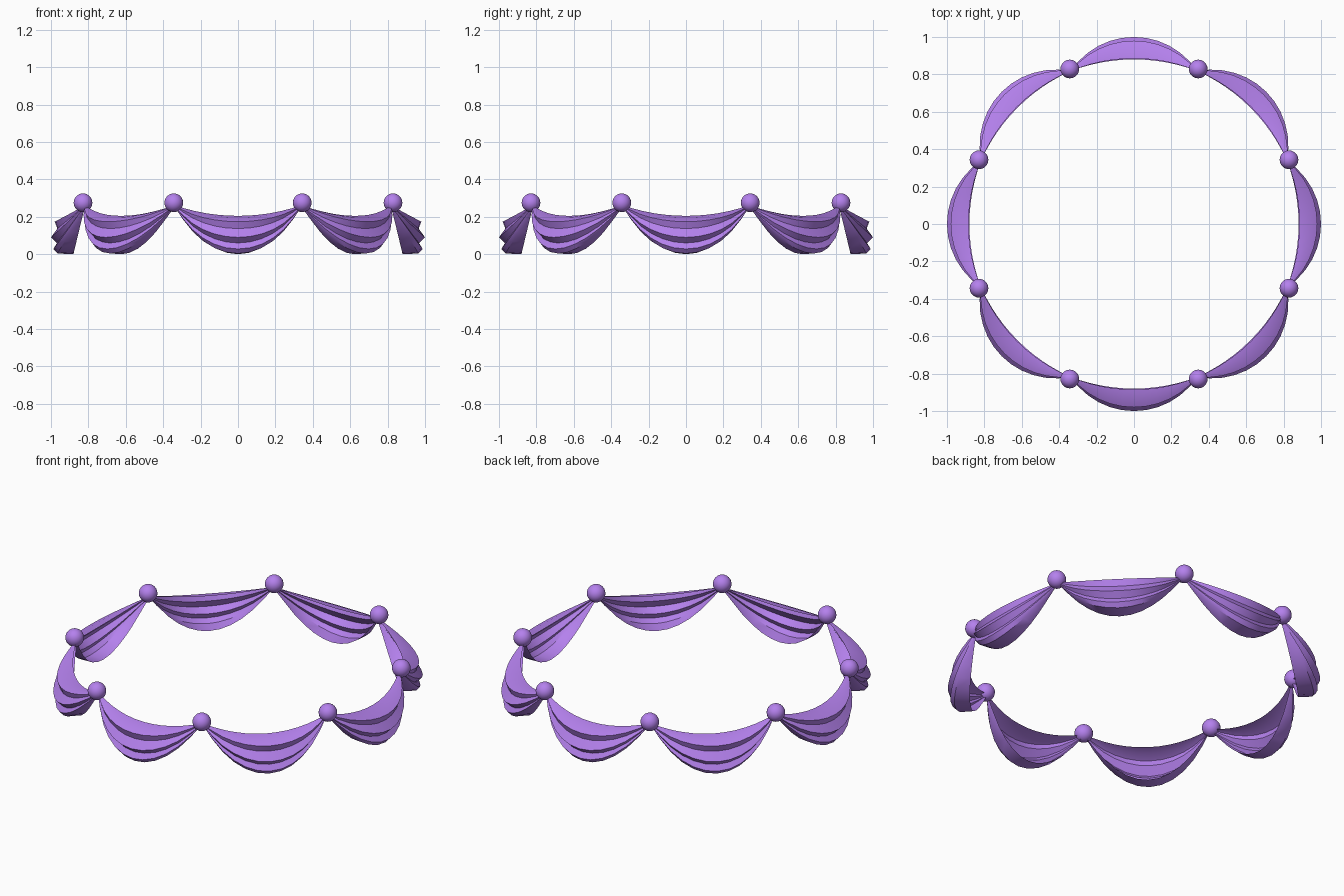
import bpy, bmesh, math

if "Cube" in bpy.data.objects:
    bpy.data.objects.remove(bpy.data.objects["Cube"])

N = 8                # swags around the ring
SEG = 12             # steps along one swag
WALL = 0.885         # radius of the wall the cloth hangs from
KNOT_Z = 0.262       # height where the folds gather

mat = bpy.data.materials.new("purple_cloth")
mat.diffuse_color = (0.46, 0.22, 0.85, 1)
mat.use_nodes = True
mat.node_tree.nodes["Principled BSDF"].inputs["Base Color"].default_value = mat.diffuse_color

# fold section at the middle of a swag: radius, height
PROFILE = [(0.885, 0.205), (0.935, 0.196), (0.98, 0.174), (0.966, 0.137),
           (1.0, 0.09), (0.968, 0.06), (0.987, 0.028), (0.965, 0.004), (0.88, 0.0)]


def finish(bm, name, angle):
    mesh = bpy.data.meshes.new(name)
    bm.to_mesh(mesh)
    bm.free()
    ob = bpy.data.objects.new(name, mesh)
    bpy.context.collection.objects.link(ob)
    mesh.materials.append(mat)
    bpy.ops.object.select_all(action='DESELECT')
    ob.select_set(True)
    bpy.context.view_layer.objects.active = ob
    bpy.ops.object.shade_smooth_by_angle(angle=math.radians(angle))
    return ob


def make_swag(k):
    # draped sheet, open towards the wall, gathered at both ends
    bm = bmesh.new()
    mid = k * 2 * math.pi / N
    cols = []
    for i in range(SEG + 1):
        t = 2 * i / SEG - 1
        w = max(1 - t * t, 0.03)
        a = mid + t * math.pi / N
        col = []
        for r, z in PROFILE:
            rad = WALL + (r - WALL) * w
            col.append(bm.verts.new((rad * math.cos(a), rad * math.sin(a),
                                     KNOT_Z + (z - KNOT_Z) * w)))
        cols.append(col)
    for c0, c1 in zip(cols, cols[1:]):
        for j in range(len(PROFILE) - 1):
            bm.faces.new((c0[j], c0[j + 1], c1[j + 1], c1[j]))
    # outward normals
    for f in bm.faces:
        f.normal_update()
    if sum(f.normal.dot(f.calc_center_median().normalized()) for f in bm.faces) < 0:
        bmesh.ops.reverse_faces(bm, faces=bm.faces[:])
    finish(bm, f"swag_{k + 1}", 35)


def make_knot(k):
    # round knot between two swags
    bm = bmesh.new()
    bmesh.ops.create_uvsphere(bm, u_segments=24, v_segments=14, radius=0.05)
    a = (k + 0.5) * 2 * math.pi / N
    bmesh.ops.translate(bm, verts=bm.verts,
                        vec=(0.897 * math.cos(a), 0.897 * math.sin(a), 0.275))
    finish(bm, f"knot_{k + 1}", 60)


for k in range(N):
    make_swag(k)
    make_knot(k)
